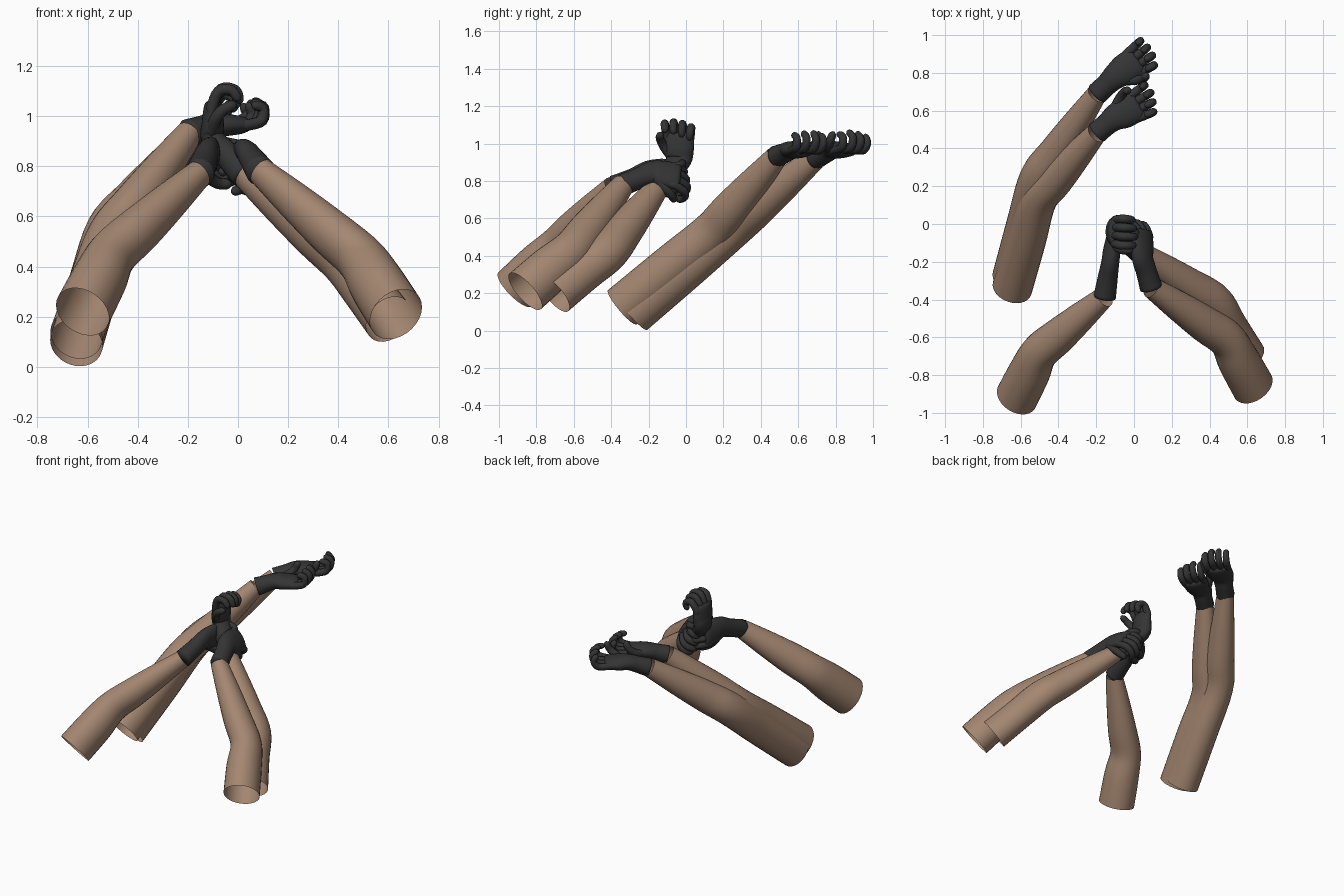
import bpy, bmesh
from math import sin, cos, pi, radians
from mathutils import Vector as V

if "Cube" in bpy.data.objects:
    bpy.data.objects.remove(bpy.data.objects["Cube"])


def material(name, rgb):
    m = bpy.data.materials.new(name)
    m.use_nodes = True
    m.diffuse_color = (*rgb, 1)
    bsdf = m.node_tree.nodes["Principled BSDF"]
    bsdf.inputs["Base Color"].default_value = (*rgb, 1)
    bsdf.inputs["Roughness"].default_value = 0.8
    return m


SKIN = material("tan skin", (0.37, 0.24, 0.165))
GLOVE = material("charcoal glove", (0.035, 0.035, 0.036))


def spline(p, steps):
    """Catmull-Rom through the points, any number of components."""
    out = []
    for i in range(len(p) - 1):
        a, b, c, d = p[max(i - 1, 0)], p[i], p[i + 1], p[min(i + 2, len(p) - 1)]
        for s in range(steps):
            t = s / steps
            out.append([(2 * y + (z - x) * t + (2 * x - 5 * y + 4 * z - w) * t * t
                         + (3 * y - x - 3 * z + w) * t ** 3) / 2
                        for x, y, z, w in zip(a, b, c, d)])
    return out + [list(p[-1])]


def sweep(bm, points, sizes, side, sides=20, steps=5, cap=False):
    """Elliptical tube; sizes are (half width along side, half thickness)."""
    path = spline([(*p, *s) for p, s in zip(points, sizes)], steps)
    centres = [V(q[:3]) for q in path]
    rings = []
    for i, q in enumerate(path):
        tangent = (centres[min(i + 1, len(path) - 1)] - centres[max(i - 1, 0)]).normalized()
        u = (side - tangent * side.dot(tangent)).normalized()
        v = tangent.cross(u)
        rings.append([bm.verts.new(centres[i] + u * q[3] * cos(2 * pi * k / sides)
                                   + v * q[4] * sin(2 * pi * k / sides))
                      for k in range(sides)])
    for a, b in zip(rings, rings[1:]):
        for k in range(sides):
            n = (k + 1) % sides
            bm.faces.new((a[k], a[n], b[n], b[k]))
    if cap:
        bm.faces.new(rings[0][::-1])
        bm.faces.new(rings[-1])


def finish(name, bm, mat):
    mesh = bpy.data.meshes.new(name)
    bm.to_mesh(mesh)
    bm.free()
    mesh.materials.append(mat)
    mesh.polygons.foreach_set("use_smooth", [True] * len(mesh.polygons))
    obj = bpy.data.objects.new(name, mesh)
    bpy.context.collection.objects.link(obj)


def digit(bm, base, forward, curl_dir, lengths, bends, r, side):
    """One finger that bends at each joint from forward towards curl_dir."""
    pts, angle, p = [base - forward * 0.03, base], 0, base
    for length, bend in zip(lengths, bends):
        angle += radians(bend)
        p = p + (forward * cos(angle) + curl_dir * sin(angle)) * length
        pts.append(p)
    tip = pts[-1] + (pts[-1] - pts[-2]).normalized() * r * 0.7
    radii = [r, r * 1.1, r * 1.08, r, r * 0.88, r * 0.3]
    sweep(bm, pts + [tip], [(x, x) for x in radii], side, 10, 4, True)


def arm(name, shoulder, elbow, cuff, palm, forward, normal, thumb, bends, girth):
    shoulder, elbow, cuff, palm = map(V, (shoulder, elbow, cuff, palm))
    f = V(forward).normalized()
    n = V(normal)
    n = (n - f * n.dot(f)).normalized()
    s = f.cross(n)

    # bare arm, open at the shoulder
    bm = bmesh.new()
    pts = [shoulder, shoulder.lerp(elbow, 0.55), elbow,
           elbow.lerp(cuff, 0.3), elbow.lerp(cuff, 0.65), cuff]
    radii = [girth, girth * 0.97, 0.103, 0.096, 0.079, 0.057]
    sweep(bm, pts, [(r * 0.94, r * 1.06) for r in radii], V((1, 0, 0)), 28)
    finish(name + "_arm", bm, SKIN)

    # glove cuff running into the palm
    bm = bmesh.new()
    knuckles = palm + f * 0.135
    sweep(bm, [cuff, cuff.lerp(palm, 0.55), palm, palm + f * 0.06, knuckles, knuckles + f * 0.018],
          [(0.06, 0.06), (0.059, 0.053), (0.069, 0.047), (0.083, 0.045), (0.079, 0.034), (0.062, 0.014)],
          s, 20, 5, True)
    # four fingers, slightly fanned
    for i in range(4):
        k = i - 1.5
        fan = (f + s * k * 0.08).normalized()
        length = 1 - 0.09 * abs(k - 0.3 * thumb)
        digit(bm, knuckles + s * k * 0.042 - f * abs(k) * 0.006, fan, n,
              [x * length for x in (0.077, 0.057, 0.044)],
              [b + 5 * k for b in bends], 0.021, s)
    # thumb
    t = s * thumb
    digit(bm, palm + f * 0.04 + t * 0.055, (f + t * 0.65 + n * 0.4).normalized(),
          (n - t * 0.5).normalized(), (0.054, 0.048, 0.038), (0, 25, 30), 0.023, s)
    finish(name + "_glove", bm, GLOVE)


GRIP = (40, 60, 55)
CUPPED = (8, 58, 68)

# arms meeting in the middle
arm("front_right", (-0.62, -0.915, 0.22), (-0.50, -0.68, 0.45), (-0.155, -0.385, 0.77),
    (-0.125, -0.20, 0.84), (0.12, 1, -0.05), (1, 0, -0.15), 1, GRIP, 0.12)
arm("front_left", (0.63, -0.86, 0.21), (0.49, -0.61, 0.43), (0.09, -0.335, 0.78),
    (0.045, -0.18, 0.845), (-0.03, 1, -0.14), (-0.8, 0, -0.6), -1, GRIP, 0.12)
arm("rear_left", (0.60, -0.70, 0.19), (0.43, -0.42, 0.42), (0.03, -0.15, 0.765),
    (-0.10, -0.04, 0.91), (0.0, 0.0, 1), (1, -0.05, 0), -1, (30, 70, 65), 0.105)

# pair of reaching arms with cupped hands
arm("rear_right_outer", (-0.645, -0.285, 0.095), (-0.51, 0.24, 0.54), (-0.195, 0.69, 0.92),
    (-0.10, 0.78, 0.965), (0.8, 0.58, 0.0), (0, 0, 1), 1, CUPPED, 0.113)
arm("rear_right_inner", (-0.645, -0.34, 0.125), (-0.505, 0.13, 0.52), (-0.195, 0.485, 0.93),
    (-0.105, 0.56, 0.965), (0.87, 0.48, 0.0), (0, 0, 1), -1, CUPPED, 0.113)
